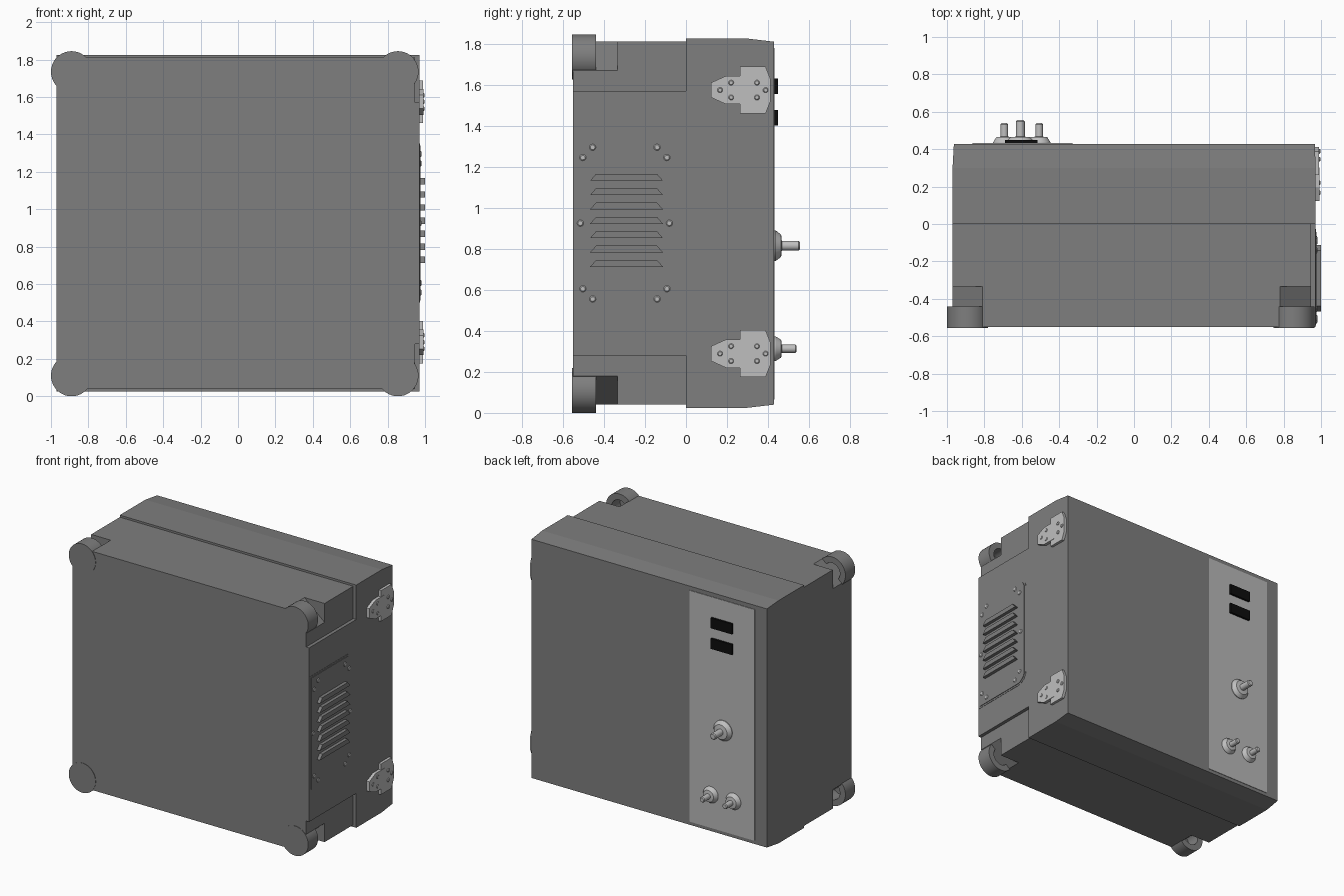
import bpy, bmesh, math

cube = bpy.data.objects.get("Cube")
if cube:
    bpy.data.objects.remove(cube, do_unlink=True)


def material(name, value):
    m = bpy.data.materials.new(name)
    m.use_nodes = True
    color = (value, value, value, 1)
    m.diffuse_color = color
    m.node_tree.nodes["Principled BSDF"].inputs["Base Color"].default_value = color
    return m


BODY = material("body_grey", 0.21)
PANEL = material("panel_light_grey", 0.48)
METAL = material("fitting_metal", 0.52)
BLACK = material("display_black", 0.004)


def finish(name, bm, mat, smooth=False):
    bmesh.ops.recalc_face_normals(bm, faces=bm.faces)
    if smooth:
        for f in bm.faces:
            f.smooth = True
        for e in bm.edges:
            e.smooth = e.is_manifold and e.calc_face_angle(0) < math.radians(30)
    mesh = bpy.data.meshes.new(name)
    bm.to_mesh(mesh)
    bm.free()
    mesh.materials.append(mat)
    ob = bpy.data.objects.new(name, mesh)
    bpy.context.collection.objects.link(ob)
    return ob


def loft(name, sections, mat, axis="y"):
    """Skin outlines given as (points, depth) along an axis, with end caps."""
    bm = bmesh.new()
    rings = []
    for pts, d in sections:
        rings.append([bm.verts.new((u, d, v) if axis == "y" else (d, u, v))
                      for u, v in pts])
    n = len(rings[0])
    for r, s in zip(rings, rings[1:]):
        for i in range(n):
            j = (i + 1) % n
            bm.faces.new((r[i], r[j], s[j], s[i]))
    bm.faces.new(rings[0])
    bm.faces.new(rings[-1])
    return finish(name, bm, mat)


def prism(name, pts, a, b, mat, axis="y"):
    return loft(name, [(pts, a), (pts, b)], mat, axis)


def rect(u0, u1, v0, v1):
    return [(u0, v0), (u1, v0), (u1, v1), (u0, v1)]


def lathe(name, profile, center, mat, axis="y", steps=32):
    """Revolve (radius, depth) points about an axis through center."""
    bm = bmesh.new()
    verts = [bm.verts.new((r, d, 0)) for r, d in profile]
    edges = [bm.edges.new(p) for p in zip(verts, verts[1:])]
    bmesh.ops.spin(bm, geom=verts + edges, cent=(0, 0, 0), axis=(0, 1, 0),
                   angle=math.tau, steps=steps)
    bmesh.ops.remove_doubles(bm, verts=bm.verts, dist=1e-5)
    ob = finish(name, bm, mat, True)
    ob.location = center
    if axis == "x":
        ob.rotation_euler.z = -math.pi / 2
    return ob


def mirrored(half):
    return half + [(x, 1.85 - z) for x, z in reversed(half)]


# Base box: front portion with bevelled corners, rear portion with stepped side
side = [(0.945, 1.57), (0.97, 1.57)]
front = mirrored([(-0.97, 1.67), (-0.81, 1.81), (0.78, 1.81), (0.945, 1.67)] + side)
rear = mirrored([(-0.97, 1.81), (0.945, 1.81)] + side)
prism("base_front", front, -0.552, -0.335, BODY)
prism("base_rear", rear, -0.335, 0, BODY)

# Lid with tapered rim
full = rect(-0.97, 0.97, 0.025, 1.825)
loft("lid", [(full, 0), (full, 0.3), (rect(-0.963, 0.968, 0.04, 1.81), 0.428)], BODY)

# Mounting lugs with a blind pocket on the rear
lug = [(0, -0.555), (0.11, -0.555), (0.11, -0.44), (0.065, -0.44), (0.065, -0.54), (0, -0.54)]
for sx, x in (("left", 0.855), ("right", -0.89)):
    for sz, z in (("upper", 1.735), ("lower", 0.11)):
        lathe(f"{sz}_{sx}_lug", lug, (x, 0, z), BODY, steps=40)


# Vent cover: rim and plate, square toward the front, rounded toward the back
def cover_outline(y0, y1, z0, z1, r):
    pts = [(y0, z1), (y0, z0)]
    for cz, start in ((z0 + r, -90), (z1 - r, 0)):
        for i in range(7):
            a = math.radians(start + i * 15)
            pts.append((y1 - r + r * math.cos(a), cz + r * math.sin(a)))
    return pts


prism("vent_rim", cover_outline(-0.542, -0.028, 0.5, 1.352, 0.085), 0.96, 0.972, BODY, "x")
prism("vent_plate", cover_outline(-0.53, -0.042, 0.513, 1.34, 0.075), 0.96, 0.976, BODY, "x")

# Louvres
for i in range(7):
    z = 0.712 + i * 0.07
    outline = [(-0.468, z), (-0.112, z), (-0.142, z + 0.034), (-0.438, z + 0.034)]
    prism(f"louvre_{i + 1}", outline, 0.97, 1.0, BODY, "x")


# Screws on the +x side
def screw(name, y, z, x, r):
    lathe(name, [(0, 0.004), (r * 0.7, 0.004), (r, 0), (r, -0.004)],
          (x, y, z), METAL, "x", 12)


for dy, dz in ((0.157, 0.37), (0.205, 0.32), (0.217, 0)):
    for sy in (-1, 1):
        for sz in ((-1, 1) if dz else (1,)):
            screw("vent_screw", -0.298 + sy * dy, 0.925 + sz * dz, 0.977, 0.016)

# Hinges: narrow leaf on the base side, wide leaf on the lid
narrow = [(0.122, 0.036), (0.195, 0.069), (0.302, 0.069),
          (0.302, -0.069), (0.195, -0.069), (0.122, -0.036)]
wide = [(0.263, 0.114), (0.388, 0.114), (0.413, 0.052), (0.413, -0.052), (0.388, -0.114),
        (0.263, -0.114), (0.263, -0.069), (0.302, -0.069), (0.302, 0.069), (0.263, 0.069)]
for label, zc in (("upper", 1.574), ("lower", 0.289)):
    for part, pts, x in (("narrow_leaf", narrow, 0.992), ("wide_leaf", wide, 0.989)):
        prism(f"{label}_hinge_{part}", [(y, z + zc) for y, z in pts], 0.965, x, METAL, "x")
    for y, dz in ((0.166, 0), (0.22, 0.036), (0.22, -0.036),
                  (0.346, 0.036), (0.346, -0.036), (0.388, 0)):
        screw(f"{label}_hinge_screw", y, zc + dz, 0.992, 0.013)

# Control panel on the back with two displays
prism("control_panel", rect(-0.864, -0.33, 0.065, 1.78), 0.42, 0.432, PANEL)
for label, z in (("upper", 1.555), ("lower", 1.402)):
    prism(f"{label}_display", rect(-0.69, -0.515, z, z + 0.076), 0.428, 0.448, BLACK)


# Switches: flared collar and rounded stem
def switch(name, x, z, r, stem, end):
    profile = [(r, 0.428), (r, 0.437), (r * 0.72, 0.464), (stem, 0.467),
               (stem, end - 0.006), (stem * 0.75, end), (0, end)]
    lathe(name, profile, (x, 0, z), METAL)


switch("main_switch", -0.608, 0.815, 0.075, 0.024, 0.555)
switch("left_switch", -0.507, 0.313, 0.06, 0.02, 0.539)
switch("right_switch", -0.693, 0.313, 0.06, 0.02, 0.539)
